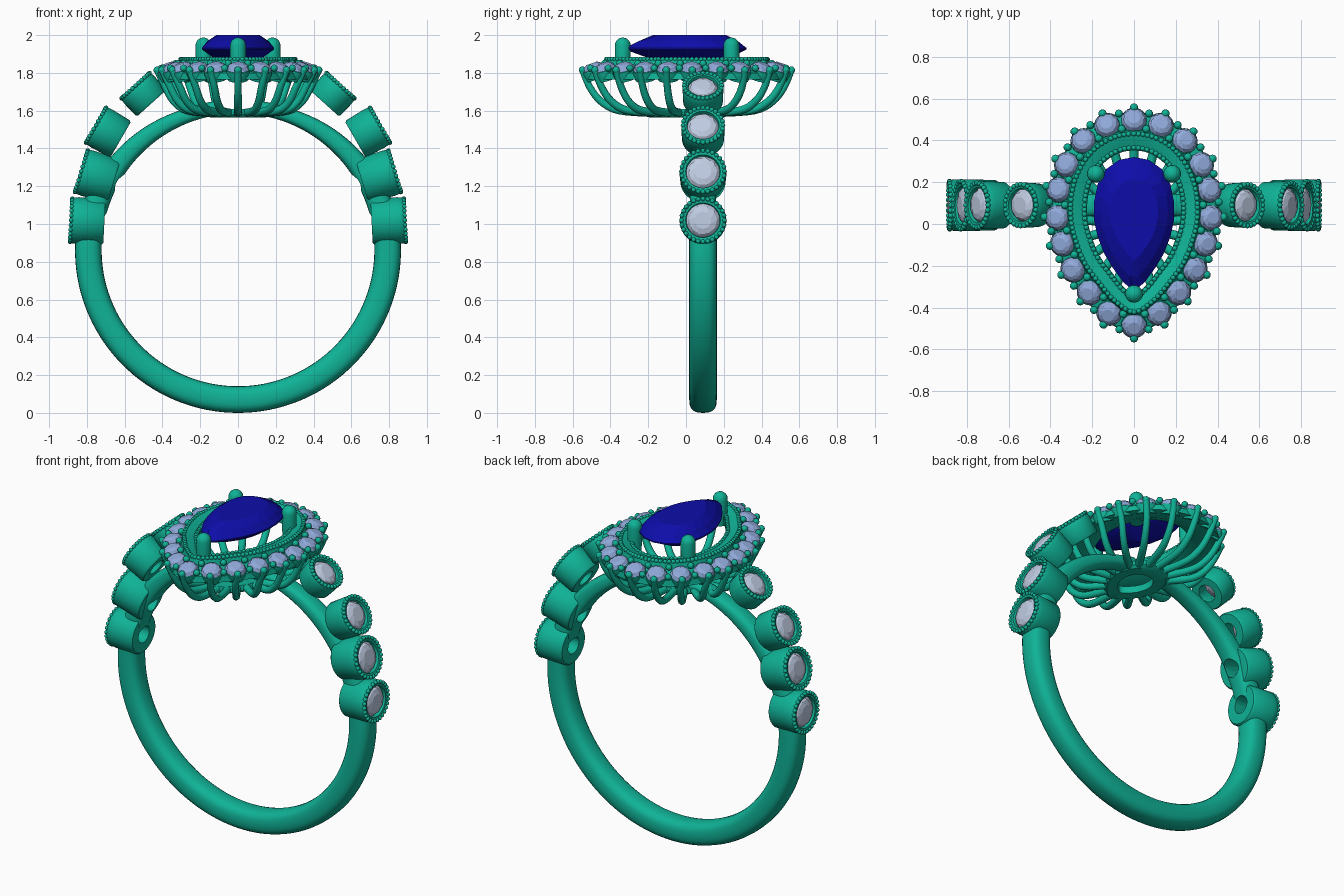
import bpy, bmesh, math
from mathutils import Vector, Matrix

if "Cube" in bpy.data.objects:
    bpy.data.objects.remove(bpy.data.objects["Cube"])

def material(name, col):
    m = bpy.data.materials.new(name)
    m.diffuse_color = (*col, 1)
    m.use_nodes = True
    m.node_tree.nodes["Principled BSDF"].inputs["Base Color"].default_value = m.diffuse_color
    return m

METAL = material("metal", (0.005, 0.45, 0.31))
BLUE = material("centre_gem_blue", (0.004, 0.004, 0.40))
PALE = material("halo_gem_blue", (0.28, 0.40, 0.70))
ICE = material("shoulder_gem_ice", (0.52, 0.60, 0.76))

def finish(name, bm, mat, smooth=True):
    bmesh.ops.remove_doubles(bm, verts=bm.verts, dist=1e-5)
    bmesh.ops.recalc_face_normals(bm, faces=bm.faces)
    me = bpy.data.meshes.new(name)
    bm.to_mesh(me)
    bm.free()
    ob = bpy.data.objects.new(name, me)
    bpy.context.collection.objects.link(ob)
    me.materials.append(mat)
    if smooth:
        bpy.ops.object.select_all(action='DESELECT')
        ob.select_set(True)
        bpy.context.view_layer.objects.active = ob
        bpy.ops.object.shade_smooth_by_angle(angle=math.radians(40))
    return ob

def loft(bm, rings, wrap=False, caps=False):
    vs = [[bm.verts.new(p) for p in r] for r in rings]
    n = len(vs[0])
    for k in range(len(vs) if wrap else len(vs) - 1):
        a, b = vs[k], vs[(k + 1) % len(vs)]
        for i in range(n):
            bm.faces.new((a[i], a[(i + 1) % n], b[(i + 1) % n], b[i]))
    if caps:
        bm.faces.new(vs[0])
        bm.faces.new(vs[-1])

def lathe(bm, profile, mat4, segs=32, twist=0, wrap=False):
    rings = []
    for k, (r, z) in enumerate(profile):
        ang = [2 * math.pi * (i + k * twist) / segs for i in range(segs)]
        rings.append([mat4 @ Vector((r * math.cos(a), r * math.sin(a), z)) for a in ang])
    loft(bm, rings, wrap)

def ball(bm, p, r, sub=2):
    bmesh.ops.create_icosphere(bm, subdivisions=sub, radius=r, matrix=Matrix.Translation(p))

def aim(p, n):
    return Matrix.Translation(p) @ n.to_track_quat('Z', 'Y').to_matrix().to_4x4()

def gem(bm, m, r, h):
    prof = [(0, h), (.5 * r, h), (.82 * r, .65 * h), (r, 0), (r, -.1 * h), (.5 * r, -.9 * h), (0, -1.3 * h)]
    lathe(bm, prof, m, 10, 0.5)

def catmull(pts, t, closed=True):
    n = len(pts)
    i = math.floor(t)
    f = t - i
    if closed:
        a, b, c, d = (pts[(i + k) % n] for k in (-1, 0, 1, 2))
    else:
        a, b, c, d = (pts[min(max(i + k, 0), n - 1)] for k in (-1, 0, 1, 2))
    return 0.5 * (2 * b + (c - a) * f + (2 * a - 5 * b + 4 * c - d) * f * f + (3 * b - a - 3 * c + d) * f ** 3)

# Pear outlines: halo stone line and centre opening, half points mirrored
def mirrored(half):
    right = [Vector((x, y, 0)) for x, y in half]
    return right + [Vector((-p.x, p.y, 0)) for p in right[-2:0:-1]]

OUT = mirrored([(0, .50), (.13, .475), (.245, .40), (.325, .285), (.363, .165), (.37, .03),
                (.345, -.095), (.295, -.22), (.215, -.33), (.12, -.43), (0, -.49)])
INN = mirrored([(0, .36), (.08, .345), (.15, .295), (.195, .215), (.215, .12), (.215, .02),
                (.195, -.07), (.16, -.16), (.115, -.235), (.06, -.31), (0, -.365)])

def outward(t):
    return (catmull(OUT, t) - catmull(INN, t)).normalized()

def pear(t, d, z):
    return catmull(OUT, t) + outward(t) * d + Vector((0, 0, z))

# Band: rounded section swept round the finger, thinner towards the top
CY, CZ, RIN = 0.09, 0.863, 0.722
bm = bmesh.new()
rings = []
for k in range(121):
    a = math.radians(82 - 344 * k / 120)
    up = max(0, math.degrees(math.asin(math.sin(a))) - 10) / 60
    up = min(up, 1)
    th, w = 0.141 - 0.066 * up, 0.073 - 0.02 * up
    ring = []
    for i in range(24):
        q = 2 * math.pi * i / 24
        c, s = math.cos(q), math.sin(q)
        sx = math.copysign(abs(c) ** 0.75, c)
        sy = math.copysign(abs(s) ** 0.75, s)
        r = RIN + th / 2 + sx * th / 2
        ring.append((r * math.cos(a), CY + w * sy, CZ + r * math.sin(a)))
    rings.append(ring)
loft(bm, rings, caps=True)
band = finish("band", bm, METAL)

# Shoulder bezels: outer face centre (x, z), tilt, radius, depth
BEZELS = [(.887, 1.02, 3, .124, .18), (.833, 1.28, 17, .124, .185),
          (.755, 1.525, 30, .115, .155), (.545, 1.735, 48, .108, .13)]
metal, beads, gems, cut = (bmesh.new() for _ in range(4))
for side in (1, -1):
    for k, (x, z, deg, r, dep) in enumerate(BEZELS):
        a = math.radians(deg)
        n = Vector((side * math.cos(a), 0, math.sin(a)))
        m = aim(Vector((side * x, CY, z)), n)
        lathe(metal, [(r * .74, -.004), (r * .92, 0), (r * .98, -.012), (r, -.04), (r * .97, -dep + .01),
                      (r * .9, -dep), (.052, -dep), (.052, -.09), (r * .7, -.035)], m, 40, wrap=True)
        gem(gems, m @ Matrix.Translation((0, 0, -.025)), r * .74, .028)
        for i in range(28):
            q = 2 * math.pi * i / 28
            ball(beads, m @ Vector((r * .92 * math.cos(q), r * .92 * math.sin(q), -.004)), .0125)
        if k < 2:
            lathe(cut, [(0, -.05), (.052, -.05), (.052, -.35), (0, -.35)], m, 40)
finish("shoulder_bezels", metal, METAL)
finish("shoulder_bezel_beads", beads, METAL)
finish("shoulder_gems", gems, ICE, False)

# Light holes through the band behind the lower bezels
cutter = finish("hole_cutter", cut, METAL, False)
cutter.hide_render = True
mod = band.modifiers.new("holes", 'BOOLEAN')
mod.operation = 'DIFFERENCE'
mod.object = cutter
bpy.context.view_layer.update()
band_mesh = bpy.data.meshes.new_from_object(band.evaluated_get(bpy.context.evaluated_depsgraph_get()))
band.modifiers.clear()
band.data = band_mesh
bpy.data.objects.remove(cutter)

# Halo plate with raised inner collar
bm = bmesh.new()
SECTION = [(-.145, 1.80), (-.148, 1.85), (-.135, 1.858), (-.075, 1.876), (-.06, 1.868), (-.05, 1.83),
           (.03, 1.80), (.035, 1.765), (-.06, 1.765)]
loft(bm, [[pear(20 * k / 160, d, z) for d, z in SECTION] for k in range(160)], wrap=True)
finish("halo_plate", bm, METAL)

# Milgrain rows on the collar
bm = bmesh.new()
for count, d, z in ((100, -.068, 1.872), (84, -.135, 1.858)):
    loop = [pear(20 * i / 400, d, z) for i in range(401)]
    acc = [0]
    for p, q in zip(loop, loop[1:]):
        acc.append(acc[-1] + (q - p).length)
    j = 0
    for i in range(count):
        while acc[j + 1] < acc[-1] * i / count:
            j += 1
        ball(bm, loop[j], .0125)
finish("halo_milgrain", bm, METAL)

# Halo stones, their cups, small bead prongs and the basket ribs
cups, gems, prongs, ribs = (bmesh.new() for _ in range(4))
for t in range(20):
    o = outward(t)
    n = (o * 0.35 + Vector((0, 0, 1))).normalized()
    m = aim(pear(t, 0, 1.822), n)
    lathe(cups, [(.054, 0), (.062, -.005), (.063, -.02), (.055, -.06), (.03, -.06), (.03, -.04)], m, 24, wrap=True)
    gem(gems, m, .06, .03)
    for d, z in ((.036, 1.825), (-.04, 1.85)):
        ball(prongs, pear(t + .5, d, z), .019)
    path = [OUT[t] * s + Vector((0, 0, z)) for s, z in ((.36, 1.588), (.73, 1.602), (.92, 1.65), (1.04, 1.725))]
    path.append(pear(t, .058, 1.815))
    pts = [catmull(path, k / 4, False) for k in range(17)]
    side = o.cross(Vector((0, 0, 1)))
    rings = []
    for k, p in enumerate(pts):
        tan = (pts[min(k + 1, 16)] - pts[max(k - 1, 0)]).normalized()
        up = tan.cross(side)
        r = .023 - .005 * k / 16
        rings.append([p + r * (math.cos(q) * side + math.sin(q) * up)
                      for q in (math.pi * i / 5 for i in range(10))])
    loft(ribs, rings, caps=True)
    ball(ribs, pts[-1], .02)
finish("halo_cups", cups, METAL)
finish("halo_gems", gems, PALE, False)
finish("halo_bead_prongs", prongs, METAL)
finish("basket_ribs", ribs, METAL)

# Basket base: flat pear ring with a slot
bm = bmesh.new()
loft(bm, [[catmull(OUT, k / 5) * s + Vector((0, 0, z)) for s, z in
           ((.24, 1.567), (.40, 1.565), (.44, 1.58), (.42, 1.61), (.24, 1.61))] for k in range(100)], wrap=True)
finish("basket_base", bm, METAL)

# Centre gem: faceted pear
bm = bmesh.new()
mid = Vector((0, .05, 0))
rings = []
for k, (s, z) in enumerate(((0, 2.0), (.60, 2.0), (.84, 1.968), (1, 1.932), (1, 1.924), (.6, 1.87), (0, 1.82))):
    off = 0.5 if k == 2 else 0
    rings.append([mid + (catmull(INN, i + off) * .89 - mid) * s + Vector((0, 0, z)) for i in range(20)])
loft(bm, rings)
finish("centre_gem", bm, BLUE, False)

# Three rounded claws holding the centre gem
bm = bmesh.new()
dome = [(.042 * math.cos(math.radians(a)), 1.945 + .042 * math.sin(math.radians(a))) for a in (0, 20, 40, 60, 75, 90)]
for x, y in ((.183, .24), (-.183, .24), (0, -.335)):
    lathe(bm, [(0, 1.79), (.036, 1.79), (.042, 1.85)] + dome, Matrix.Translation((x, y, 0)), 24)
finish("claws", bm, METAL)
